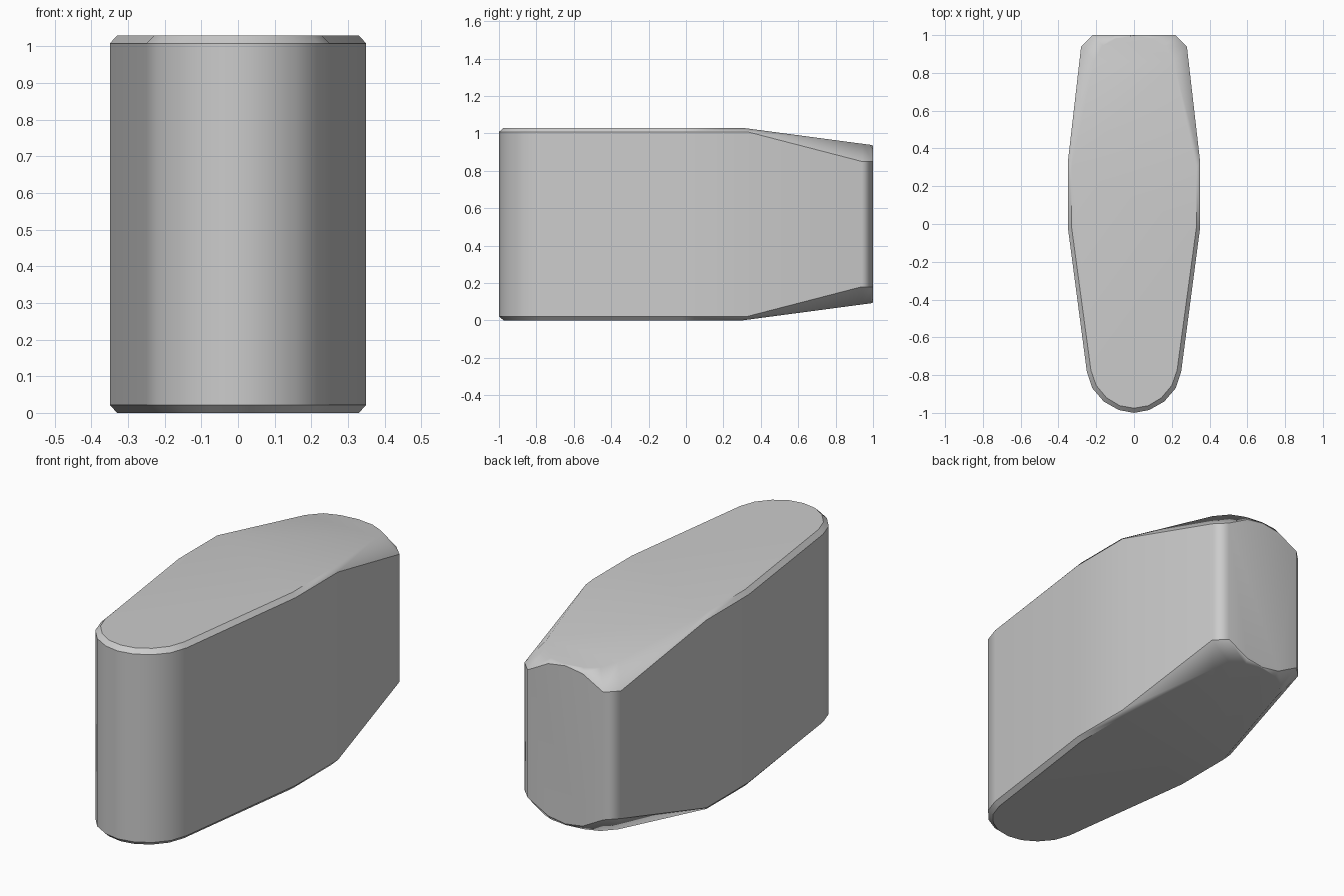
import bpy, bmesh

old = bpy.data.objects.get("Cube")
if old:
    bpy.data.objects.remove(old, do_unlink=True)

HEIGHT = 1.03
# Half plan, front to back: side rim x, y, depth below the cap, then cap rim x, y
HALF = [
    (0.00, -1.00, 0.022, 0.00, -0.975),
    (0.08, -0.985, 0.022, 0.075, -0.962),
    (0.16, -0.94, 0.022, 0.145, -0.92),
    (0.22, -0.87, 0.022, 0.20, -0.855),
    (0.25, -0.78, 0.022, 0.228, -0.775),
    (0.35, -0.02, 0.022, 0.33, -0.02),
    (0.35, 0.33, 0.022, 0.33, 0.30),
    (0.28, 0.94, 0.18, 0.21, 0.86),
    (0.22, 1.00, 0.18, 0.165, 0.945),
    (0.10, 1.00, 0.115, 0.095, 0.982),
    (0.00, 1.00, 0.10, 0.00, 0.997),
]
FULL = HALF + [(-a, b, d, -c, e) for a, b, d, c, e in HALF[-2:0:-1]]
N = len(FULL)
BREAK = 6  # profile index where the cap starts to slope


def cap_drop(y):
    return max(0, y - 0.30) * 0.133


bm = bmesh.new()


# One end: the cap in a flat and a sloped part, with a bevel strip round it
def build_end(top):
    def level(d):
        return HEIGHT - d if top else d
    rim = [bm.verts.new((p[0], p[1], level(p[2]))) for p in FULL]
    cap = [bm.verts.new((p[3], p[4], level(cap_drop(p[4])))) for p in FULL]
    bm.faces.new(cap[:BREAK + 1] + cap[N - BREAK:])
    bm.faces.new(cap[BREAK:N - BREAK + 1])
    for i in range(N):
        j = (i + 1) % N
        bm.faces.new((rim[i], rim[j], cap[j], cap[i]))
    return rim, cap


upper, upper_cap = build_end(True)
lower, lower_cap = build_end(False)

# Side wall, with the back face as one piece
first, last = 8, N - 8
for i in list(range(first)) + list(range(last, N)):
    j = (i + 1) % N
    bm.faces.new((lower[i], lower[j], upper[j], upper[i]))
bm.faces.new(lower[first:last + 1] + upper[first:last + 1][::-1])
bmesh.ops.recalc_face_normals(bm, faces=bm.faces[:])

# Smooth faces, with crisp rims except where the cap blends into the corners
for f in bm.faces:
    f.smooth = True
for rim, cap in ((upper, upper_cap), (lower, lower_cap)):
    for i in range(N):
        j = (i + 1) % N
        bm.edges.get((rim[i], rim[j])).smooth = False
        if i < BREAK or i >= N - BREAK:
            bm.edges.get((cap[i], cap[j])).smooth = False

mesh = bpy.data.meshes.new("tapered_block")
bm.to_mesh(mesh)
bm.free()
block = bpy.data.objects.new("tapered_block", mesh)
bpy.context.collection.objects.link(block)

# Weight the normals so broad faces stay flat
weighted = block.modifiers.new("weighted_normals", "WEIGHTED_NORMAL")
weighted.keep_sharp = True

grey = bpy.data.materials.new("light_grey")
grey.use_nodes = True
colour = (0.6, 0.6, 0.6, 1)
grey.diffuse_color = colour
grey.node_tree.nodes["Principled BSDF"].inputs["Base Color"].default_value = colour
mesh.materials.append(grey)
